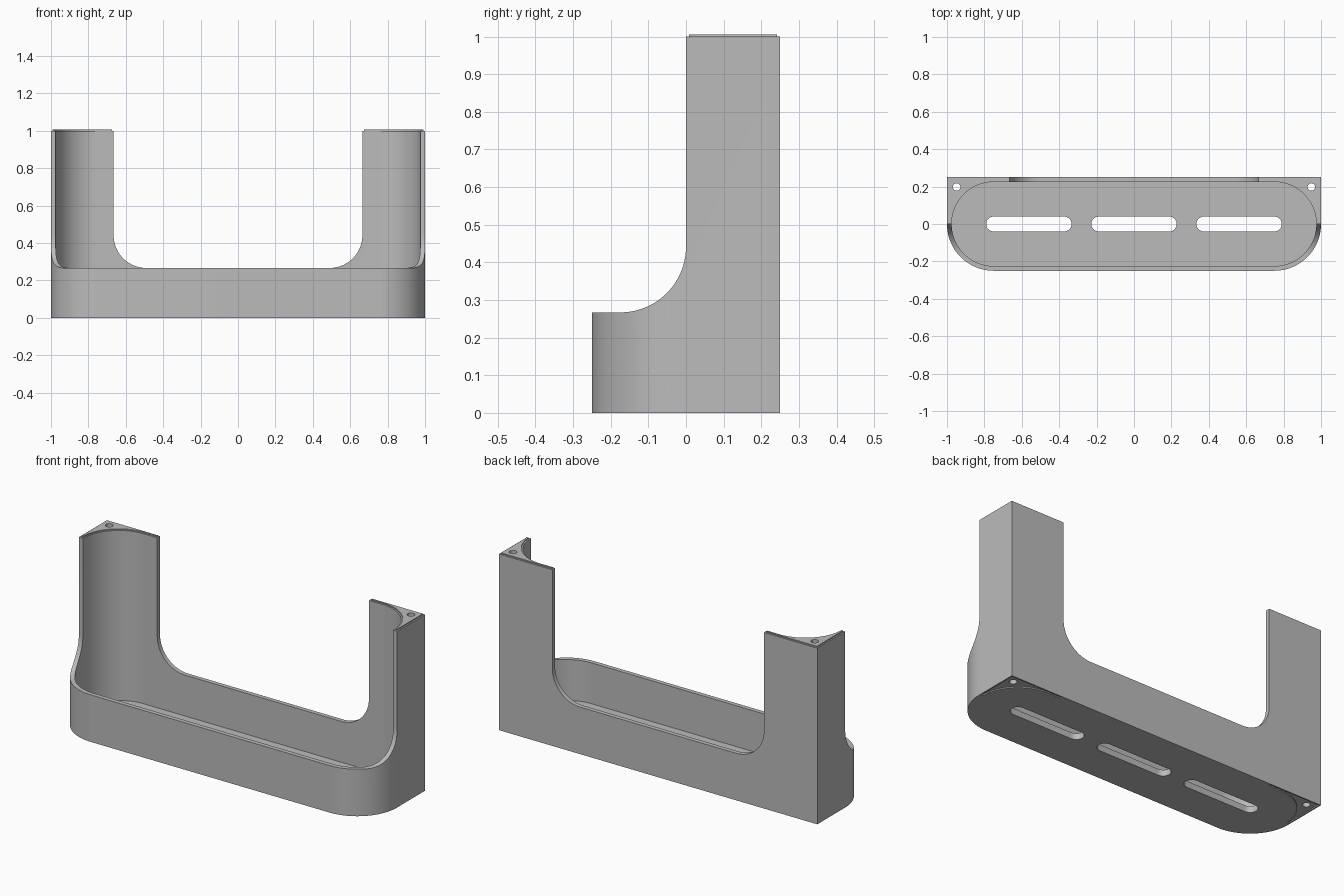
import bpy
import bmesh
from math import cos, sin, pi

cube = bpy.data.objects.get("Cube")
if cube:
    bpy.data.objects.remove(cube, do_unlink=True)

WALL = 0.025      # wall thickness
FLOOR = 0.035     # tray floor thickness
R = 0.25          # outer corner radius, also half the depth
CX = 0.75         # centre of the end curves
RIM = 0.267       # height of the tray rim
FILLET = 0.175    # sweep from rim to posts
POST_X = 0.665    # inner side of the posts
LIP = 0.006       # stacking lip height


def arc(cx, cy, r, start, end, n=28):
    """Points along an arc, angles in quarter turns."""
    angles = [(start + (end - start) * i / n) * pi / 2 for i in range(n + 1)]
    return [(cx + r * cos(a), cy + r * sin(a)) for a in angles]


def slot(cx, cy, half, r, n=56):
    """Outline with two straight sides and round ends."""
    return arc(cx + half, cy, r, -1, 1, n) + arc(cx - half, cy, r, 1, 3, n)


def prism(name, outline, axis, lo, hi):
    """Extrude a flat outline along one axis."""
    place = {"X": lambda a, b, h: (h, a, b),
             "Y": lambda a, b, h: (a, h, b),
             "Z": lambda a, b, h: (a, b, h)}[axis]
    bm = bmesh.new()
    low = [bm.verts.new(place(a, b, lo)) for a, b in outline]
    high = [bm.verts.new(place(a, b, hi)) for a, b in outline]
    bm.faces.new(low)
    bm.faces.new(high)
    n = len(outline)
    for i in range(n):
        j = (i + 1) % n
        bm.faces.new((low[i], low[j], high[j], high[i]))
    bmesh.ops.recalc_face_normals(bm, faces=bm.faces)
    mesh = bpy.data.meshes.new(name)
    bm.to_mesh(mesh)
    bm.free()
    obj = bpy.data.objects.new(name, mesh)
    bpy.context.collection.objects.link(obj)
    return obj


def combine(target, tool, operation="DIFFERENCE"):
    """Apply one boolean and discard the tool."""
    tool.hide_render = True
    mod = target.modifiers.new("cut", "BOOLEAN")
    mod.operation = operation
    mod.solver = "EXACT"
    mod.object = tool
    bpy.ops.object.select_all(action="DESELECT")
    bpy.context.view_layer.objects.active = target
    target.select_set(True)
    bpy.ops.object.modifier_apply(modifier=mod.name)
    bpy.data.objects.remove(tool, do_unlink=True)


# Outer block: round front corners, square back corners
footprint = [(1, R), (-1, R)] + arc(-CX, 0, R, 2, 3) + arc(CX, 0, R, 3, 4)
holder = prism("storage_tray", footprint, "Z", 0, 1)

# Round-ended cavity
combine(holder, prism("cavity", slot(0, 0, CX, R - WALL), "Z", FLOOR, 1.2))

# Lowered front with a curved sweep up to the posts
front = [(-0.4, RIM)] + arc(-FILLET, RIM + FILLET, FILLET, -1, 0)
front += [(0, 1.2), (-0.4, 1.2)]
combine(holder, prism("front_cut", front, "X", -1.2, 1.2))

# Opening between the two posts
ex, ez = POST_X - FILLET, RIM + FILLET
opening = arc(-ex, ez, FILLET, 2, 3) + arc(ex, ez, FILLET, 3, 4)
opening += [(POST_X, 1.2), (-POST_X, 1.2)]
combine(holder, prism("back_cut", opening, "Y", 0.1, 0.4))

# Drain slots in the floor
for x in (-0.562, 0, 0.562):
    combine(holder, prism("drain", slot(x, 0, 0.188, 0.04, 24), "Z", -0.1, 0.1))

# Corner stacking lips, matching recesses below, and pin holes
for side in (1, -1):
    inset = 0.008
    corner = arc(CX, 0, R - WALL + inset, 0.03, 1)
    corner += [(POST_X + inset, R - WALL + inset), (POST_X + inset, R - inset),
               (1 - inset, R - inset), (1 - inset, inset)]
    corner = [(side * x, y) for x, y in corner]
    combine(holder, prism("lip", corner, "Z", 0.98, 1 + LIP), "UNION")
    combine(holder, prism("recess", corner, "Z", -0.1, LIP))
    hole = arc(side * 0.948, 0.198, 0.02, 0, 4, 32)[:-1]
    combine(holder, prism("pin_hole", hole, "Z", -0.2, 1.2))

# Single grey finish
grey = bpy.data.materials.new("plain_grey")
grey.use_nodes = True
colour = (0.5, 0.5, 0.5, 1)
grey.diffuse_color = colour
grey.node_tree.nodes["Principled BSDF"].inputs["Base Color"].default_value = colour
holder.data.materials.clear()
holder.data.materials.append(grey)

bpy.context.view_layer.objects.active = holder
holder.select_set(True)
bpy.ops.object.shade_smooth_by_angle(angle=pi / 6)
